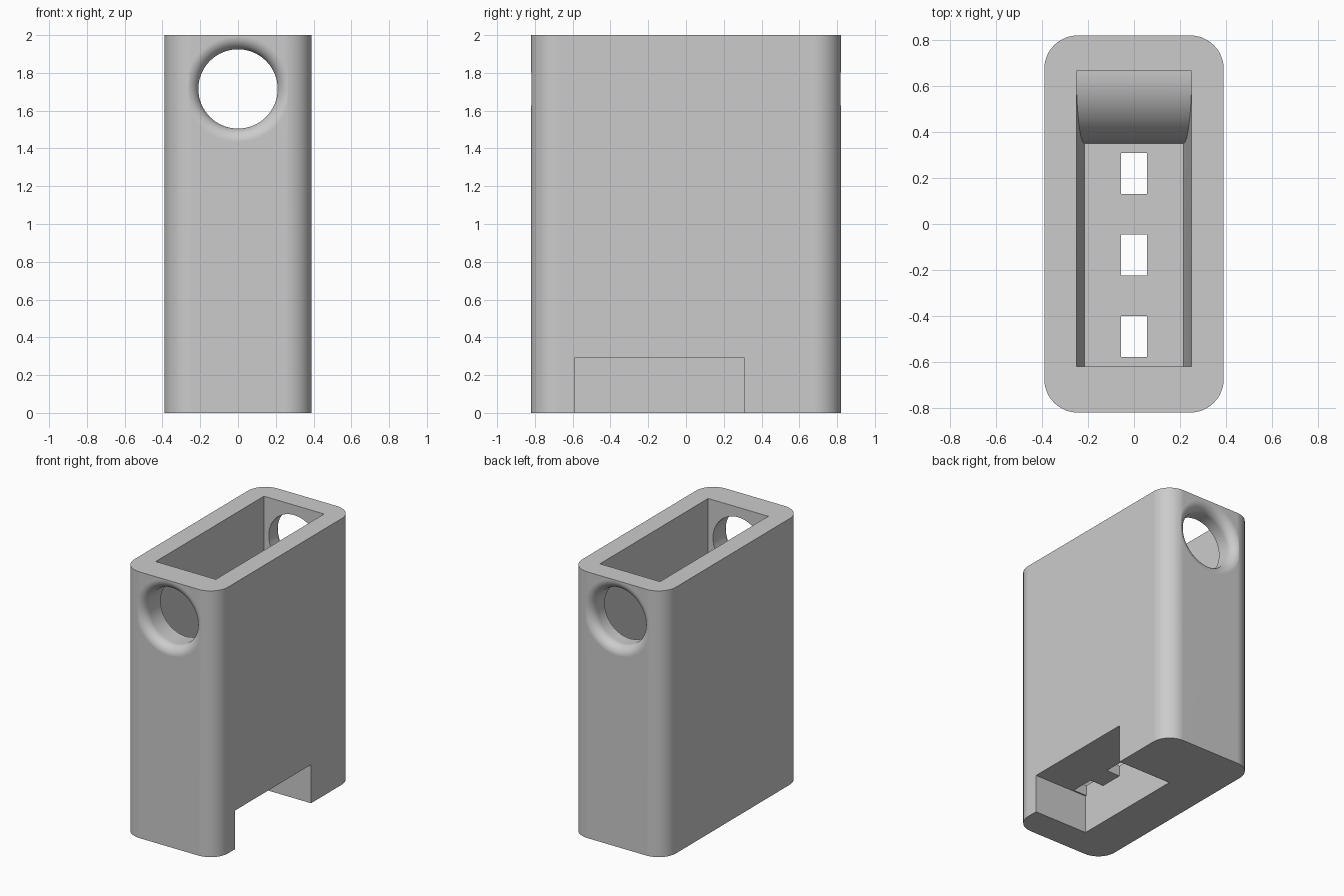
import bpy, bmesh, math
from mathutils import Vector

if "Cube" in bpy.data.objects:
    bpy.data.objects.remove(bpy.data.objects["Cube"])

W, L, H = 0.39, 0.82, 2.0          # half width, half length, height
FLOOR, RAMP_R = 0.37, 0.315        # pocket floor, radius of the curved step
HOLE_Z, HOLE_R, FLARE = 1.715, 0.21, 0.07


def finish(name, bm):
    bmesh.ops.recalc_face_normals(bm, faces=bm.faces)
    me = bpy.data.meshes.new(name)
    bm.to_mesh(me)
    bm.free()
    ob = bpy.data.objects.new(name, me)
    bpy.context.collection.objects.link(ob)
    return ob


def prism(name, points, direction):
    """Extrude a closed planar outline along a vector."""
    bm = bmesh.new()
    face = bm.faces.new([bm.verts.new(p) for p in points])
    ext = bmesh.ops.extrude_face_region(bm, geom=[face])
    verts = [v for v in ext["geom"] if isinstance(v, bmesh.types.BMVert)]
    bmesh.ops.translate(bm, verts=verts, vec=Vector(direction))
    return finish(name, bm)


def box(name, x0, x1, y0, y1, z0, z1):
    return prism(name, [(x0, y0, z0), (x1, y0, z0), (x1, y1, z0), (x0, y1, z0)],
                 (0, 0, z1 - z0))


def boolean(target, cutter, operation="DIFFERENCE"):
    """Apply a boolean and discard the cutter."""
    cutter.hide_render = True
    mod = target.modifiers.new("cut", "BOOLEAN")
    mod.operation, mod.object, mod.solver = operation, cutter, "EXACT"
    bpy.context.view_layer.objects.active = target
    bpy.ops.object.modifier_apply(modifier=mod.name)
    bpy.data.objects.remove(cutter)


def flared_hole(side):
    """Round hole with a filleted outer rim, on the front (-1) or back (+1)."""
    profile = [(0.28, -0.1)]
    for i in range(11):
        t = math.pi / 2 * i / 10
        profile.append((HOLE_R + FLARE * (1 - math.sin(t)), FLARE * (1 - math.cos(t))))
    profile.append((HOLE_R, 0.3))
    bm = bmesh.new()
    n, rings = 64, []
    for r, depth in profile:
        rings.append([bm.verts.new((r * math.cos(2 * math.pi * k / n), side * (L - depth),
                                    HOLE_Z + r * math.sin(2 * math.pi * k / n)))
                      for k in range(n)])
    for a, b in zip(rings, rings[1:]):
        for k in range(n):
            bm.faces.new((a[k], a[(k + 1) % n], b[(k + 1) % n], b[k]))
    bm.faces.new(rings[0])
    bm.faces.new(rings[-1])
    return finish("hole_cutter", bm)


# Outer shell with rounded vertical corners
R, outline = 0.145, []
for q, (sx, sy) in enumerate([(1, 1), (-1, 1), (-1, -1), (1, -1)]):
    for i in range(13):
        a = math.pi / 2 * (q + i / 12)
        outline.append((sx * (W - R) + R * math.cos(a), sy * (L - R) + R * math.sin(a), 0))
body = prism("dock_body", outline, (0, 0, H))

# Pocket: long profile with a curved step at the back, narrowed near the floor
side = [(-0.4, -0.62, 2.2), (-0.4, -0.62, FLOOR), (-0.4, 0.35, FLOOR)]
for i in range(1, 25):
    a = math.pi / 2 * i / 24
    side.append((-0.4, 0.665 - RAMP_R * math.cos(a), FLOOR + RAMP_R * math.sin(a)))
side.append((-0.4, 0.665, 2.2))
pocket = prism("pocket_cutter", side, (0.8, 0, 0))
taper_top = FLOOR + 0.306
taper = [(-0.215, -1, FLOOR), (0.215, -1, FLOOR), (0.25, -1, taper_top), (0.25, -1, 2.1),
         (-0.25, -1, 2.1), (-0.25, -1, taper_top)]
# Start the taper outline a little below the floor so the floor plane is cut once
drop = 0.05
inset = 0.215 - 0.035 / 0.306 * drop
taper[0], taper[1] = (-inset, -1, FLOOR - drop), (inset, -1, FLOOR - drop)
boolean(pocket, prism("taper_cutter", taper, (0, 2, 0)), "INTERSECT")
boolean(body, pocket)

# Side notch under the floor, and three contact slots
boolean(body, box("notch_cutter", -0.057, 0.6, -0.59, 0.31, -0.2, 0.29))
for y in (-0.49, -0.135, 0.22):
    boolean(body, box("slot_cutter", -0.057, 0.057, y - 0.089, y + 0.089, 0.25, FLOOR + 0.1))

# Finger holes front and back
for s in (-1, 1):
    boolean(body, flared_hole(s))

# Single grey colour and smooth shading on the curves
grey = bpy.data.materials.new("light_grey")
grey.diffuse_color = (0.6, 0.6, 0.6, 1)
grey.use_nodes = True
grey.node_tree.nodes["Principled BSDF"].inputs["Base Color"].default_value = grey.diffuse_color
body.data.materials.clear()
body.data.materials.append(grey)
bpy.ops.object.select_all(action="DESELECT")
body.select_set(True)
bpy.context.view_layer.objects.active = body
bpy.ops.object.shade_smooth_by_angle(angle=math.radians(30))
wn = body.modifiers.new("weighted_normals", "WEIGHTED_NORMAL")
wn.keep_sharp = True
